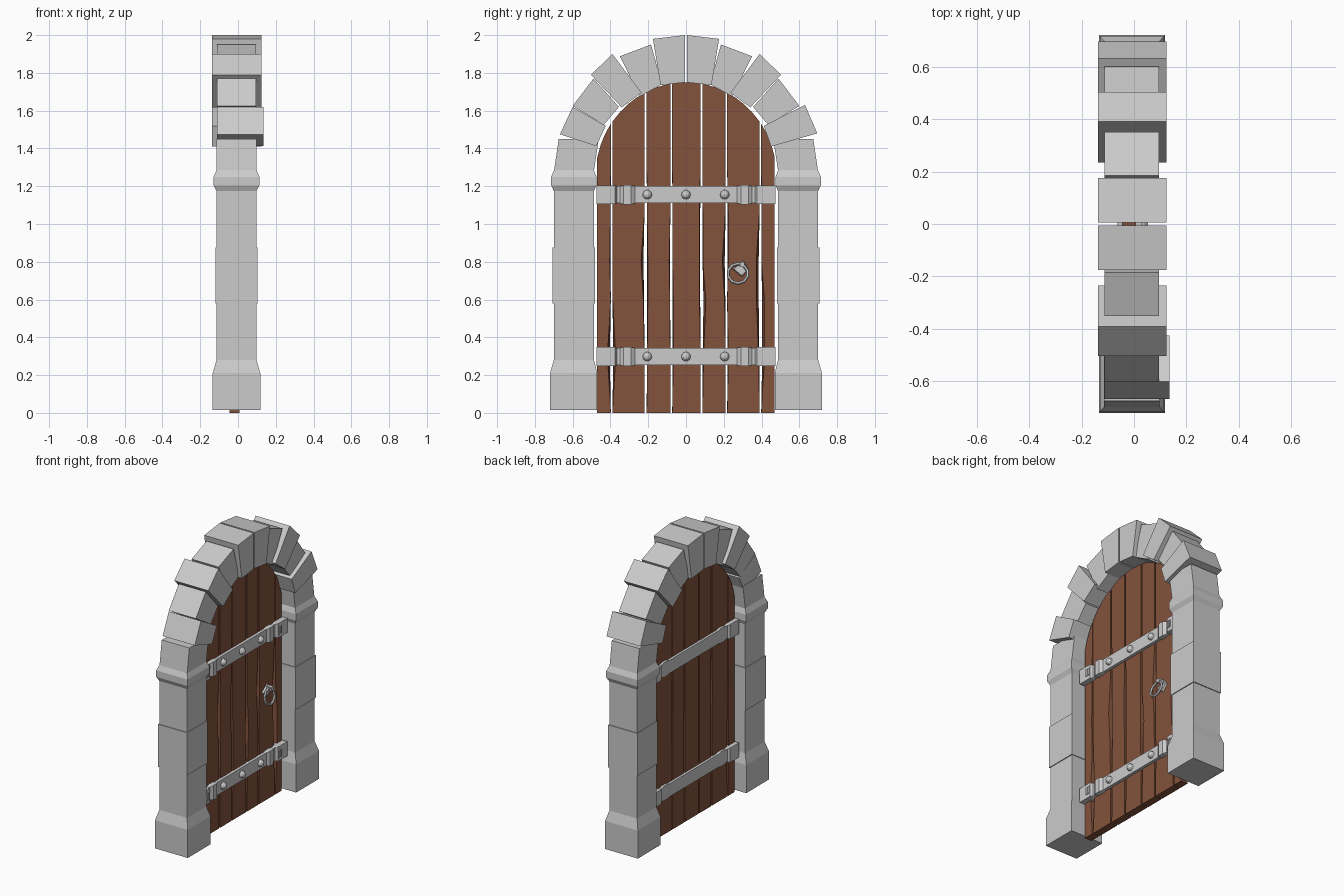
import bpy, bmesh, math, random
from mathutils import Matrix, Vector

if "Cube" in bpy.data.objects:
    bpy.data.objects.remove(bpy.data.objects["Cube"])

random.seed(4)
wood = bpy.data.materials.new("wood")
wood.diffuse_color = (0.23, 0.085, 0.045, 1)
wood.use_nodes = True
wood.node_tree.nodes["Principled BSDF"].inputs["Base Color"].default_value = wood.diffuse_color


def loft(name, rings, mat=None):
    """Skin a list of equal-sized point loops and cap both ends."""
    bm = bmesh.new()
    loops = [[bm.verts.new(p) for p in r] for r in rings]
    n = len(loops[0])
    for a, b in zip(loops, loops[1:]):
        for i in range(n):
            j = (i + 1) % n
            bm.faces.new((a[i], a[j], b[j], b[i]))
    bm.faces.new(loops[0])
    bm.faces.new(loops[-1])
    bmesh.ops.recalc_face_normals(bm, faces=bm.faces)
    me = bpy.data.meshes.new(name)
    bm.to_mesh(me)
    bm.free()
    ob = bpy.data.objects.new(name, me)
    bpy.context.collection.objects.link(ob)
    if mat:
        me.materials.append(mat)
    return ob


# Pillars: rows of (z, inner y, outer y, half depth)
CX = -0.008
base = [(0.015, 0.47, 0.72, 0.126), (0.21, 0.47, 0.72, 0.126),
        (0.28, 0.487, 0.70, 0.106), (0.58, 0.487, 0.70, 0.106)]
middle = [(0.58, 0.482, 0.706, 0.112), (0.875, 0.482, 0.706, 0.112)]
upper = [(0.875, 0.487, 0.70, 0.106), (1.175, 0.487, 0.70, 0.106),
         (1.205, 0.475, 0.714, 0.121), (1.25, 0.475, 0.714, 0.121),
         (1.285, 0.487, 0.698, 0.106), (1.45, 0.462, 0.674, 0.106)]
for side, s in (("left", -1), ("right", 1)):
    for part, rows in (("base", base), ("middle", middle), ("upper", upper)):
        loft(f"pillar_{part}_{side}",
             [[(CX - h, s * a, z), (CX + h, s * a, z), (CX + h, s * b, z), (CX - h, s * b, z)]
              for z, a, b, h in rows])

# Arch stones: (y, z) corners on the +y side, alternating deep and shallow
DEEP, SHALLOW = (-0.137, 0.124), (-0.112, 0.096)
stones = [
    ([(0.005, 2.0), (0.175, 1.98), (0.135, 1.735), (0.005, 1.75)], DEEP),
    ([(0.185, 1.95), (0.35, 1.888), (0.245, 1.675), (0.127, 1.74)], SHALLOW),
    ([(0.39, 1.9), (0.503, 1.79), (0.34, 1.617), (0.235, 1.695)], DEEP),
    ([(0.49, 1.77), (0.60, 1.625), (0.435, 1.525), (0.355, 1.62)], SHALLOW),
]
end_right = [(0.63, 1.63), (0.695, 1.48), (0.45, 1.41), (0.412, 1.52)]
end_left = [(0.60, 1.62), (0.667, 1.475), (0.475, 1.412), (0.425, 1.52)]
for side, s, end in (("left", -1, (end_left, (-0.112, 0.135))), ("right", 1, (end_right, DEEP))):
    for i, (quad, xs) in enumerate(stones + [end]):
        loft(f"arch_stone_{side}_{i + 1}", [[(x, s * y, z) for y, z in quad] for x in xs])

# Door planks: wavy edges, chipped more on the front face, tops cut to the arch
XB, XF = -0.045, 0.008


def top(y):
    return 1.25 + 0.5 * math.sqrt(max(0, 1 - (y / 0.48) ** 2))


planks = [(-0.47, -0.398), (-0.39, -0.22), (-0.208, -0.083), (-0.073, 0.077),
          (0.087, 0.21), (0.218, 0.39), (0.398, 0.468)]
for k, (a, b) in enumerate(planks):
    heights = [0.0, 0.3, 0.6, 0.8, 1.05, 1.3]
    back, front = [], []
    la = [(a, z) for z in heights]
    lb = [(b, z) for z in reversed(heights)]
    arc = [(a + (b - a) * t / 4, top(a + (b - a) * t / 4)) for t in range(5)]
    for y, z in la + arc + lb:
        inward = 0
        if 0 < z < 1.3 and 0.01 < abs(y) < 0.46:
            inward = random.choice((0, 0.002, 0.006, 0.018))
        d = inward if y == a else -inward if y == b else 0
        back.append((XB, y + d * 0.3, z))
        front.append((XF, y + d, z))
    loft(f"door_plank_{k + 1}", [back, front], wood)

# Iron straps: sections along y as (y, front x, back x, half height)
half = [(0.27, 0.028, -0.062, 0.045), (0.29, 0.042, -0.062, 0.051),
        (0.33, 0.042, -0.062, 0.051), (0.35, 0.028, -0.062, 0.045),
        (0.365, 0.028, -0.062, 0.045), (0.375, 0.046, -0.075, 0.05),
        (0.475, 0.046, -0.075, 0.05)]
sections = [(-y, f, b, h) for y, f, b, h in reversed(half)] + half


def box(name, x0, x1, y, z, hy, hz):
    loft(name, [[(x, y - hy, z - hz), (x, y + hy, z - hz), (x, y + hy, z + hz), (x, y - hy, z + hz)]
                for x in (x0, x1)])


for tag, zc in (("lower", 0.298), ("upper", 1.155)):
    loft(f"strap_{tag}", [[(b, y, zc - h), (f, y, zc - h), (f, y, zc + h), (b, y, zc + h)]
                          for y, f, b, h in sections])
    for i, y in enumerate((-0.205, 0, 0.205)):
        bpy.ops.mesh.primitive_uv_sphere_add(segments=10, ring_count=6, radius=0.025,
                                             location=(0.028, y, zc), rotation=(0, math.pi / 2, 0))
        bpy.context.object.name = f"rivet_{tag}_{i + 1}"
    for i, y in enumerate((-0.405, -0.385, 0.385, 0.405)):
        box(f"strap_peg_{tag}_{i + 1}", 0.04, 0.052, y, zc, 0.006, 0.024)

# Ring handle: diamond plate, stud and hanging ring
plate = [(0.235, 0.76), (0.305, 0.815), (0.34, 0.76), (0.295, 0.71)]
cy, cz = 0.298, 0.765
loft("handle_plate", [[(x, cy + (y - cy) * k, cz + (z - cz) * k) for y, z in plate]
                      for x, k in ((0.006, 0.85), (0.02, 0.7))])
box("handle_stud", 0.015, 0.058, 0.298, 0.785, 0.013, 0.013)
bpy.ops.mesh.primitive_torus_add(major_segments=10, minor_segments=6, major_radius=0.053,
                                 minor_radius=0.009, location=(0.05, 0.275, 0.738),
                                 rotation=(0, math.radians(80), 0))
bpy.context.object.name = "handle_ring"
